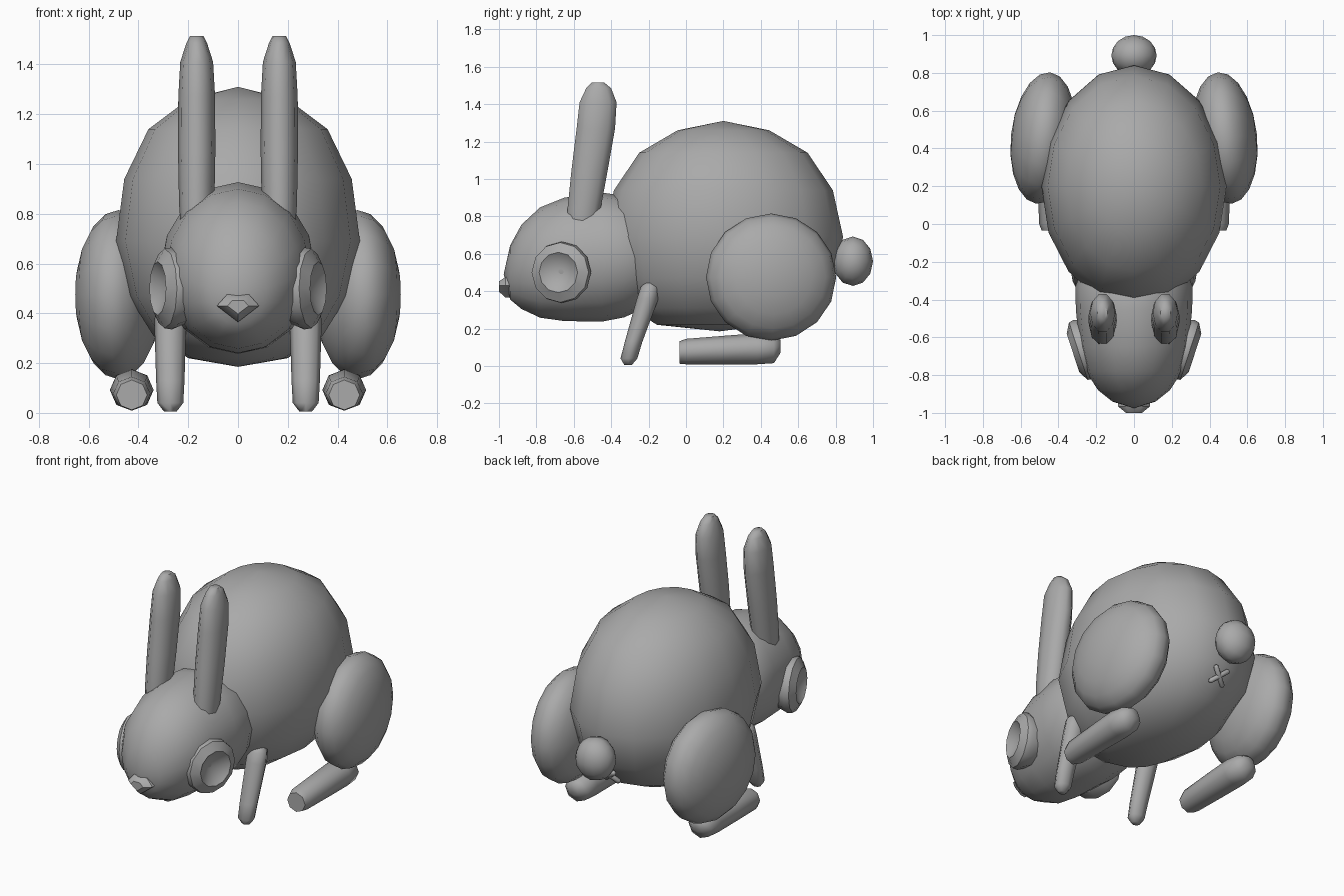
import bpy, bmesh, math
from mathutils import Matrix, Vector

if "Cube" in bpy.data.objects:
    bpy.data.objects.remove(bpy.data.objects["Cube"])

grey = bpy.data.materials.new("soft grey")
grey.diffuse_color = (0.4, 0.4, 0.4, 1)
grey.use_nodes = True
grey.node_tree.nodes["Principled BSDF"].inputs["Base Color"].default_value = grey.diffuse_color


def loft(name, rings, segs=16, matrix=None, mirror=False, angle=60):
    """Skin elliptical rings (centre, u, v, u radius, v radius); both ends are capped."""
    bm = bmesh.new()
    loops = []
    for c, u, v, ru, rv in rings:
        if ru == 0:
            loops.append([bm.verts.new(c)])
            continue
        loops.append([bm.verts.new(Vector(c) + Vector(u) * ru * math.cos(a) + Vector(v) * rv * math.sin(a))
                      for a in (2 * math.pi * i / segs for i in range(segs))])
    for a, b in zip(loops, loops[1:]):
        for i in range(segs):
            j = (i + 1) % segs
            if len(a) == 1:
                bm.faces.new((a[0], b[i], b[j]))
            elif len(b) == 1:
                bm.faces.new((a[i], a[j], b[0]))
            else:
                bm.faces.new((a[i], a[j], b[j], b[i]))
    for end in (loops[0], loops[-1]):
        if len(end) > 1:
            bm.faces.new(end)
    return finish(name, bm, matrix, mirror, angle)


def finish(name, bm, matrix=None, mirror=False, angle=60):
    if matrix:
        bm.transform(matrix)
    bmesh.ops.recalc_face_normals(bm, faces=bm.faces)
    mesh = bpy.data.meshes.new(name)
    bm.to_mesh(mesh)
    bm.free()
    mesh.materials.append(grey)
    ob = bpy.data.objects.new(name, mesh)
    bpy.context.collection.objects.link(ob)
    bpy.ops.object.select_all(action='DESELECT')
    ob.select_set(True)
    bpy.context.view_layer.objects.active = ob
    bpy.ops.object.shade_smooth_by_angle(angle=math.radians(angle))
    if mirror:
        ob.modifiers.new("mirror", 'MIRROR').use_mirror_merge = False
    return ob


X, Y, Z = (1, 0, 0), (0, 1, 0), (0, 0, 1)


def along_z(rows, x=0):   # z, y centre, x radius, y radius
    return [((x, y, z), X, Y, rx, ry) for z, y, rx, ry in rows]


def along_y(rows, x=0):   # y, z centre, x radius, z radius
    return [((x, y, z), X, Z, rx, rz) for y, z, rx, rz in rows]


def ellipsoid(name, centre, radii, segs, rings, rot=None, mirror=False):
    bm = bmesh.new()
    bmesh.ops.create_uvsphere(bm, u_segments=segs, v_segments=rings, radius=1)
    m = Matrix.Translation(centre) @ (rot or Matrix()) @ Matrix.Diagonal((*radii, 1))
    return finish(name, bm, m @ Matrix.Rotation(math.pi / 2, 4, 'Y'), mirror)


# Round body with a fuller chest low at the front
loft("body", along_z([
    (0.185, 0.18, 0, 0), (0.22, 0.145, 0.20, 0.30), (0.31, 0.17, 0.34, 0.47),
    (0.47, 0.195, 0.44, 0.59), (0.69, 0.20, 0.49, 0.64), (0.94, 0.20, 0.457, 0.585),
    (1.14, 0.20, 0.36, 0.45), (1.26, 0.20, 0.20, 0.245), (1.31, 0.20, 0, 0)]))

# Head, from the muzzle back into the body
loft("head", along_y([
    (-0.975, 0.49, 0, 0), (-0.94, 0.50, 0.115, 0.145), (-0.88, 0.53, 0.19, 0.225),
    (-0.78, 0.553, 0.255, 0.295), (-0.65, 0.57, 0.288, 0.33), (-0.45, 0.582, 0.308, 0.345),
    (-0.33, 0.585, 0.31, 0.325), (-0.2, 0.58, 0.26, 0.26), (-0.08, 0.58, 0.15, 0.15),
    (-0.02, 0.58, 0, 0)]))

# Ears, leaning back a little
loft("ear", along_z([
    (0.76, -0.555, 0.065, 0.085), (0.84, -0.545, 0.071, 0.093), (1.05, -0.515, 0.075, 0.102),
    (1.27, -0.482, 0.074, 0.108), (1.41, -0.47, 0.066, 0.104), (1.485, -0.467, 0.042, 0.07),
    (1.515, -0.47, 0.027, 0.035)], 0.166), 10, mirror=True)

# Eyes: raised rim with a hollow pupil, turned slightly forward
eye = Matrix.Translation((0.285, -0.67, 0.5)) @ Matrix.Rotation(math.radians(-18), 4, 'Z') \
    @ Matrix.Rotation(math.pi / 2, 4, 'Y')
loft("eye", [((0, 0, d), X, Y, r, r) for d, r in
             ((-0.08, 0.14), (-0.02, 0.165), (0.01, 0.16), (0.04, 0.108), (0.03, 0.095), (-0.02, 0))],
     12, eye, True, 40)

# Pointed nose with five sides
bm = bmesh.new()
outline = [(-0.085, 0.43), (-0.045, 0.475), (0.045, 0.475), (0.085, 0.43), (0, 0.365)]
back = [bm.verts.new((x, -0.91, z)) for x, z in outline]
mid = [bm.verts.new((x, -0.965, z)) for x, z in outline]
front = [bm.verts.new((x * 0.5, -1.0, 0.43 + (z - 0.43) * 0.5)) for x, z in outline]
for a, b in ((back, mid), (mid, front)):
    for i in range(5):
        bm.faces.new((a[i], a[(i + 1) % 5], b[(i + 1) % 5], b[i]))
bm.faces.new(back)
bm.faces.new(front)
finish("nose", bm, angle=40)

# Slanted front legs
loft("front_leg", along_z([
    (0.005, -0.31, 0.025, 0.02), (0.04, -0.305, 0.052, 0.045), (0.13, -0.28, 0.057, 0.047),
    (0.36, -0.205, 0.064, 0.058), (0.42, -0.193, 0.06, 0.05), (0.45, -0.19, 0.03, 0.025)], 0.272),
    8, mirror=True)

# Thighs
ellipsoid("thigh", (0.48, 0.455, 0.475), (0.172, 0.35, 0.34), 16, 10,
          Matrix.Rotation(math.radians(6), 4, 'Z'), True)

# Hind feet
loft("hind_foot", along_y([
    (-0.035, 0.072, 0.062, 0.06), (0.0, 0.077, 0.075, 0.068), (0.2, 0.085, 0.083, 0.076),
    (0.38, 0.092, 0.088, 0.083), (0.47, 0.09, 0.08, 0.075), (0.505, 0.105, 0.04, 0.035)], 0.427),
    8, mirror=True)

# Tail and the small cross below it
ellipsoid("tail", (0, 0.892, 0.56), (0.12, 0.108, 0.132), 12, 8)
for side in (1, -1):
    cross = Matrix.Translation((0, 0.75, 0.4)) @ Matrix.Rotation(math.radians(-35), 4, 'X') \
        @ Matrix.Rotation(side * math.radians(45), 4, 'Y')
    loft("under_tail_cross", [((0, 0, t), X, Y, r, r) for t, r in
                              ((-0.07, 0.008), (-0.06, 0.016), (0.06, 0.016), (0.07, 0.008))], 6, cross)
